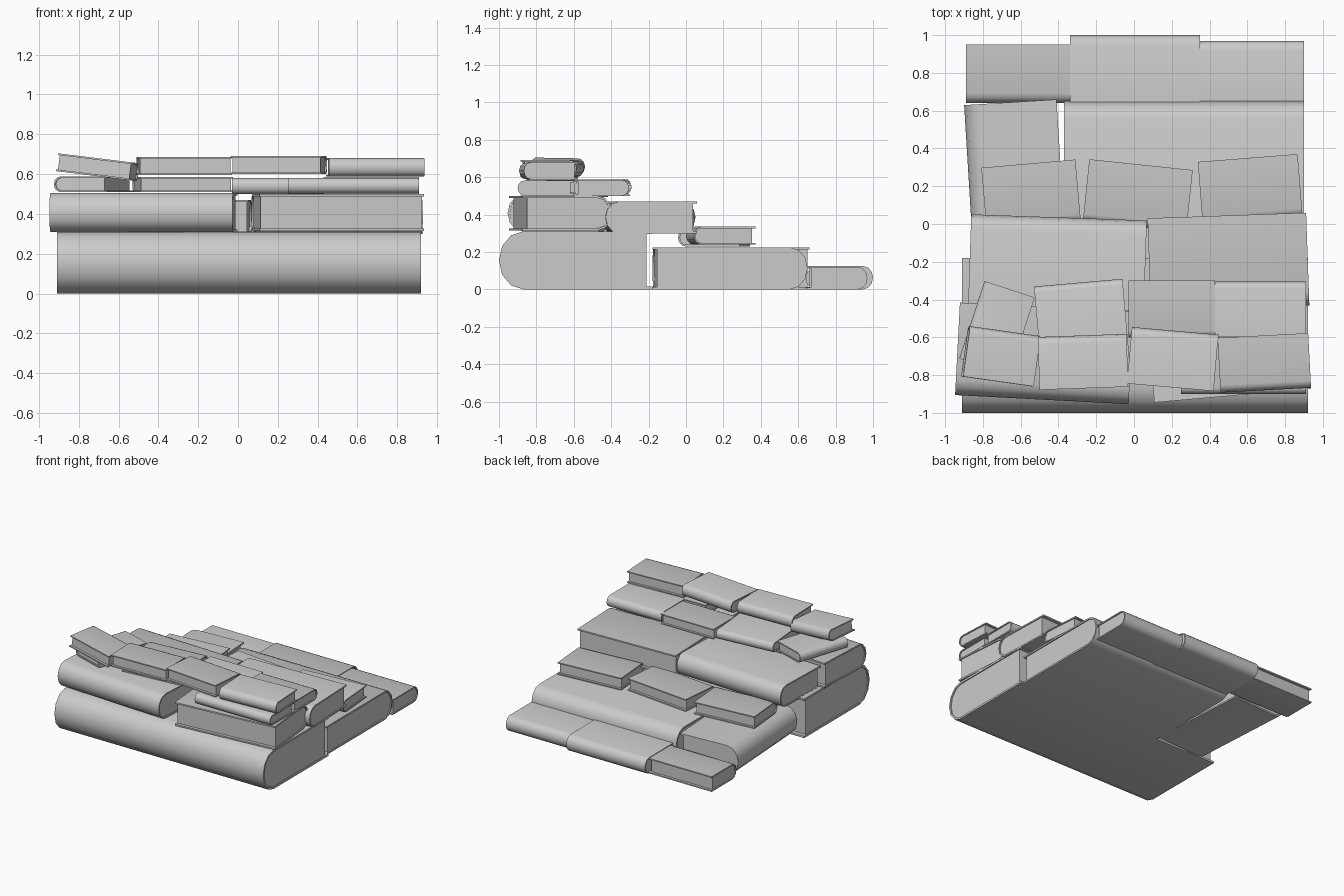
import bpy
import bmesh
from math import radians, sin, cos, pi
from mathutils import Matrix

cube = bpy.data.objects.get("Cube")
if cube:
    bpy.data.objects.remove(cube, do_unlink=True)

grey = bpy.data.materials.new("plain_grey")
grey.use_nodes = True
grey.diffuse_color = (0.6, 0.6, 0.6, 1)
bsdf = grey.node_tree.nodes["Principled BSDF"]
bsdf.inputs["Base Color"].default_value = (0.6, 0.6, 0.6, 1)
bsdf.inputs["Roughness"].default_value = 0.6


def spine_profile(depth, thick, inset, fore_inset):
    """Cross-section (y, z): straight boards joined by a rounded spine at -y."""
    bulge = thick * 0.42
    y0 = -depth / 2 + bulge
    ry, rz = bulge - inset, thick / 2 - inset
    pts = [(depth / 2 - fore_inset, thick - inset)]
    for i in range(7):
        a = pi / 2 - i * pi / 6
        pts.append((y0 - ry * cos(a), thick / 2 + rz * sin(a)))
    pts.append((depth / 2 - fore_inset, inset))
    return pts


def extrude_profile(name, pts, length, matrix):
    bm = bmesh.new()
    face = bm.faces.new([bm.verts.new((-length / 2, y, z)) for y, z in pts])
    ext = bmesh.ops.extrude_face_region(bm, geom=[face])
    moved = [v for v in ext["geom"] if isinstance(v, bmesh.types.BMVert)]
    bmesh.ops.translate(bm, vec=(length, 0, 0), verts=moved)
    bmesh.ops.recalc_face_normals(bm, faces=bm.faces)
    mesh = bpy.data.meshes.new(name)
    bm.to_mesh(mesh)
    bm.free()
    mesh.materials.append(grey)
    obj = bpy.data.objects.new(name, mesh)
    bpy.context.collection.objects.link(obj)
    obj.matrix_world = matrix
    bpy.ops.object.select_all(action="DESELECT")
    obj.select_set(True)
    bpy.context.view_layer.objects.active = obj
    bpy.ops.object.shade_smooth_by_angle(angle=radians(50))


def book(name, x, y, z, length, depth, thick, yaw=0, tilt=0):
    """A hardback: wrapped cover plus a page block, spine at -y before yaw."""
    matrix = (Matrix.Translation((x, y, z))
              @ Matrix.Rotation(radians(tilt), 4, "Y")
              @ Matrix.Rotation(radians(yaw), 4, "Z"))
    board = 0.006 + thick * 0.03
    outer = spine_profile(depth, thick, 0, 0)
    inner = spine_profile(depth, thick, board, 0)
    pages = spine_profile(depth, thick, board * 0.95, 0.012 + thick * 0.06)
    extrude_profile(name + "_cover", outer + inner[::-1], length, matrix)
    extrude_profile(name + "_pages", pages, length - 0.016, matrix)


# Ground layer: one large front book, two middle, three thin at the back
book("base_front_book", 0.005, -0.59, 0, 1.83, 0.82, 0.31)
book("base_middle_right_book", -0.63, 0.24, 0, 0.81, 0.49, 0.225, -86.5)
book("base_middle_left_book", 0.265, 0.235, 0, 1.27, 0.83, 0.225, 180)
book("base_back_right_book", -0.615, 0.795, 0, 0.55, 0.31, 0.12)
book("base_back_center_book", 0.005, 0.82, 0, 0.69, 0.36, 0.125, 180)
book("base_back_left_book", 0.625, 0.81, 0, 0.55, 0.32, 0.12, 180)

# Second layer
book("second_front_right_book", -0.475, -0.685, 0.31, 0.92, 0.49, 0.195, -3)
book("second_front_left_book", 0.5, -0.67, 0.315, 0.83, 0.48, 0.185, 185)
book("second_middle_right_book", -0.405, -0.205, 0.3, 0.93, 0.48, 0.17, 178)
book("second_middle_left_book", 0.5, -0.2, 0.3, 0.84, 0.49, 0.17, 2)
book("second_back_right_book", -0.545, 0.155, 0.23, 0.5, 0.33, 0.095, 5)
book("second_back_center_book", 0.02, 0.15, 0.23, 0.55, 0.33, 0.095, -6)
book("second_back_left_book", 0.615, 0.185, 0.24, 0.53, 0.33, 0.095, 4.5)

# Third layer
book("third_right_book", -0.725, -0.55, 0.51, 0.43, 0.28, 0.078, -108)
book("third_center_right_book", -0.277, -0.52, 0.51, 0.47, 0.42, 0.075, 185)
book("third_center_left_book", 0.2, -0.45, 0.5, 0.46, 0.3, 0.08)
book("third_back_left_book", 0.67, -0.45, 0.5, 0.48, 0.29, 0.085, 180)
book("third_front_left_book", 0.58, -0.75, 0.503, 0.66, 0.3, 0.078)

# Top layer
book("top_right_book", -0.71, -0.7, 0.59, 0.38, 0.27, 0.09, 172, 7)
book("top_center_right_book", -0.27, -0.73, 0.595, 0.47, 0.28, 0.092, 182)
book("top_center_left_book", 0.205, -0.715, 0.6, 0.46, 0.3, 0.092, 175)
book("top_left_book", 0.69, -0.735, 0.588, 0.48, 0.29, 0.092, 3)
